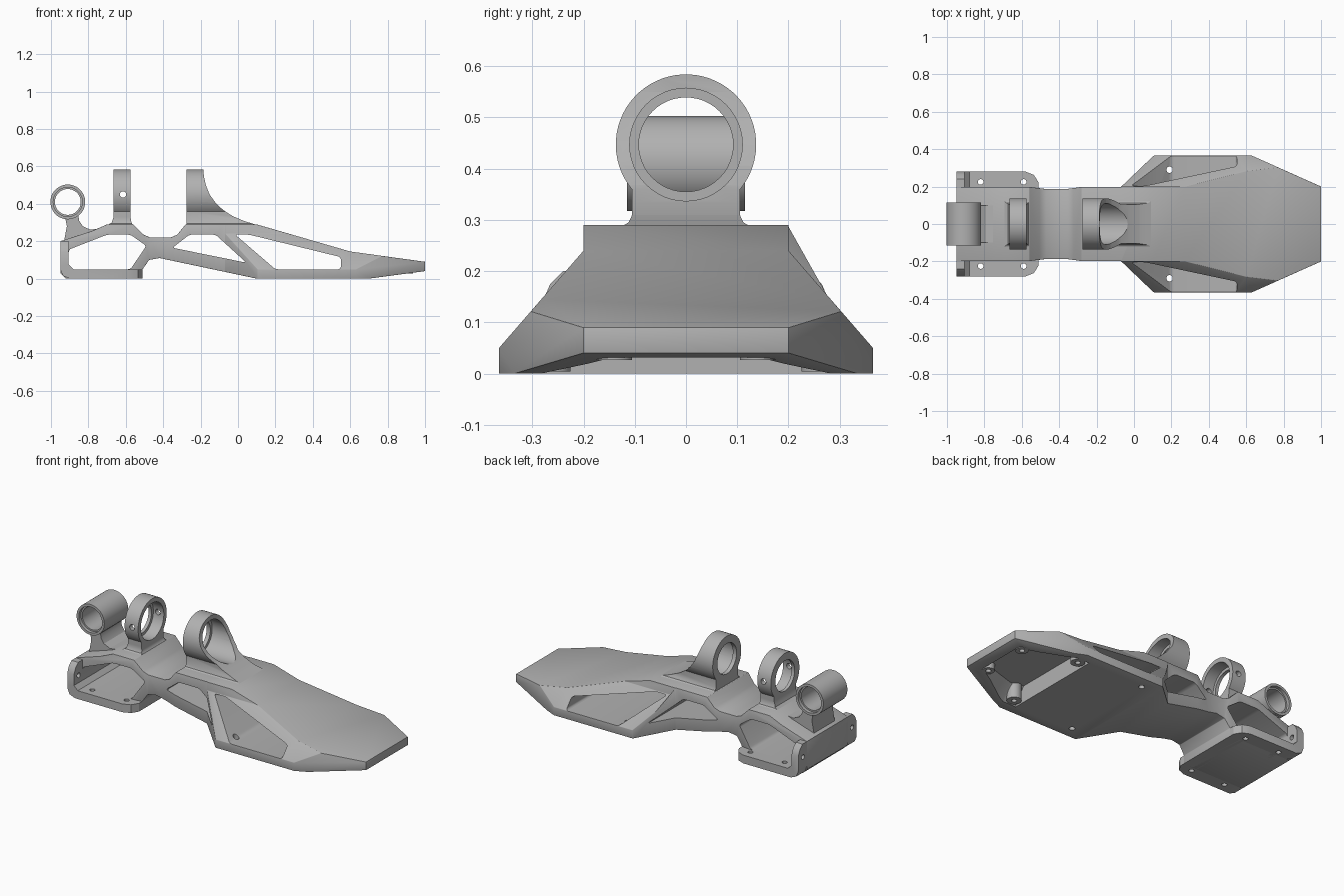
import bpy, bmesh
from math import sin, cos, radians
from mathutils import Vector

cube = bpy.data.objects.get("Cube")
if cube:
    bpy.data.objects.remove(cube, do_unlink=True)

grey = bpy.data.materials.new("machined grey")
grey.use_nodes = True
grey.diffuse_color = (0.44, 0.44, 0.44, 1)
grey.node_tree.nodes["Principled BSDF"].inputs["Base Color"].default_value = (0.44, 0.44, 0.44, 1)

PLACE = {"x": lambda a, b, t: (t, a, b),
         "y": lambda a, b, t: (a, t, b),
         "z": lambda a, b, t: (a, b, t)}


def to_object(bm, name):
    bmesh.ops.recalc_face_normals(bm, faces=bm.faces)
    mesh = bpy.data.meshes.new(name)
    bm.to_mesh(mesh)
    bm.free()
    obj = bpy.data.objects.new(name, mesh)
    bpy.context.scene.collection.objects.link(obj)
    return obj


def prism(name, axis, pts, lo, hi, rounding=0.0):
    """Extrude a 2D outline along an axis, optionally rounding its corners."""
    bm = bmesh.new()
    low = [bm.verts.new(PLACE[axis](a, b, lo)) for a, b in pts]
    high = [bm.verts.new(PLACE[axis](a, b, hi)) for a, b in pts]
    bm.faces.new(low)
    bm.faces.new(high)
    n = len(pts)
    for i in range(n):
        j = (i + 1) % n
        bm.faces.new((low[i], low[j], high[j], high[i]))
    bmesh.ops.recalc_face_normals(bm, faces=bm.faces)
    if rounding:
        sides = [bm.edges.get((a, b)) for a, b in zip(low, high)]
        bmesh.ops.bevel(bm, geom=sides, offset=rounding, segments=4, profile=0.5,
                        affect="EDGES", clamp_overlap=True)
    return to_object(bm, name)


def arc(cx, cy, r, start=0, end=360, n=48):
    steps = n if end - start < 360 else n + 1
    return [(cx + r * cos(radians(start + (end - start) * i / (steps - 1))),
             cy + r * sin(radians(start + (end - start) * i / (steps - 1)))) for i in range(n)]


def rod(axis, cx, cy, r, lo, hi, n=48):
    return prism("cutter", axis, arc(cx, cy, r, n=n), lo, hi)


def mirrored(half):
    return half + [(a, -b) for a, b in reversed(half)]


def apply(obj):
    graph = bpy.context.evaluated_depsgraph_get()
    mesh = bpy.data.meshes.new_from_object(obj.evaluated_get(graph))
    obj.modifiers.clear()
    obj.data = mesh


def combine(obj, operation, *others):
    for other in others:
        mod = obj.modifiers.new("combine", "BOOLEAN")
        mod.operation, mod.solver, mod.object = operation, "EXACT", other
        apply(obj)
        bpy.data.objects.remove(other, do_unlink=True)


def soften(obj, width):
    mod = obj.modifiers.new("soften", "BEVEL")
    mod.width, mod.segments = width, 2
    mod.limit_method, mod.angle_limit = "ANGLE", radians(30)
    apply(obj)


# Main frame: side profile trimmed by plan outline and cross-section
frame = prism("frame", "y", [
    (-.95, .03), (-.92, 0), (-.51, 0), (-.51, .05), (-.475, .1), (-.42, .11), (.1, 0),
    (.7, 0), (1, .04), (1, .09), (.6, .145), (.1, .29), (-.28, .29), (-.325, .235),
    (-.36, .22), (-.47, .22), (-.505, .235), (-.56, .29), (-.7, .29), (-.78, .255),
    (-.95, .2)], -.5, .5)
plan = prism("cutter", "z", mirrored([
    (-1.1, .198), (-.56, .198), (-.47, .187), (-.36, .187), (-.28, .198), (-.07, .198),
    (.11, .37), (.62, .37), (1.05, .178)]), -.2, .6)
section = prism("cutter", "x", [(.365, -.2), (.365, .05), (.2, .24), (.2, .6),
                                (-.2, .6), (-.2, .24), (-.365, .05), (-.365, -.2)], -1.2, 1.2)
combine(frame, "INTERSECT", plan, section)
soften(frame, .01)

# Side windows between the struts
windows = [
    [(-.905, .05), (-.575, .05), (-.49, .175), (-.575, .235), (-.7, .235), (-.905, .155)],
    [(-.35, .165), (-.26, .235), (-.12, .235), (.045, .085)],
    [(-.015, .235), (.06, .235), (.55, .115), (.55, .05), (.2, .05)]]
combine(frame, "DIFFERENCE",
        *[prism("cutter", "y", w, -.6, .6, .014) for w in windows])

# Tapered pocket under the toe, with screw bosses
bm = bmesh.new()
floor = [bm.verts.new((x, y, -.02)) for x, y in mirrored([(.57, .32), (.66, .32), (.94, .17)])]
roof = [bm.verts.new((x, y, .1 if x < .6 else .088 if x < .7 else .06))
        for x, y in mirrored([(.57, .24), (.66, .24), (.93, .13)])]
bm.faces.new(floor)
bm.faces.new(roof[1:5])
bm.faces.new((roof[5], roof[0], roof[1], roof[4]))
for i in range(6):
    j = (i + 1) % 6
    bm.faces.new((floor[i], floor[j], roof[j], roof[i]))
bmesh.ops.triangulate(bm, faces=bm.faces)
combine(frame, "DIFFERENCE", to_object(bm, "cutter"))
for s in (-1, 1):
    combine(frame, "UNION", rod("z", .615, s * .265, .04, .004, .1, 24),
            rod("z", .9, s * .14, .035, .027, .075, 24))
    combine(frame, "DIFFERENCE", rod("z", .615, s * .265, .015, -.1, .07, 16),
            rod("z", .9, s * .14, .015, -.1, .06, 16),
            rod("z", .19, s * .29, .017, -.1, .25, 16))

# Heel bracket: floor plate with upright rear wall
heel = prism("heel_bracket", "y", [(-.95, .2), (-.95, .05), (-.936, .015), (-.9, 0), (-.51, 0),
                                   (-.51, .05), (-.88, .05), (-.905, .075), (-.905, .2)], -.4, .4)
combine(heel, "INTERSECT",
        prism("cutter", "z", mirrored([(-1.2, .28), (-.58, .28), (-.535, .262), (-.509, .22)]), -.2, .5),
        prism("cutter", "x", [(.28, -.2), (.28, .14), (.265, .175), (.235, .205),
                              (-.235, .205), (-.265, .175), (-.28, .14), (-.28, -.2)], -1.2, 0))
for s in (-1, 1):
    combine(heel, "DIFFERENCE", rod("x", s * .235, .12, .015, -1.2, -.8, 16),
            *[rod("z", x, s * .225, .015, -.1, .2, 16) for x in (-.82, -.59)])

# Cross tube on its neck above the heel
tube = rod("y", -.91, .41, .093, -.115, .115)
tube.name = "heel_tube"
neck = prism("cutter", "y", [(-.93, .36), (-.915, .28), (-.93, .2), (-.85, .21), (-.72, .27),
                             (-.79, .262), (-.83, .28), (-.85, .31), (-.855, .36)], -.1, .1)
combine(tube, "UNION", neck)
combine(tube, "DIFFERENCE", rod("y", -.91, .41, .069, -.3, .3),
        rod("y", -.91, .41, .078, -.3, -.095), rod("y", -.91, .41, .078, .095, .3))

# Upright rings on the centreline
AXIS_Z = .447


def ring(name, profile):
    obj = prism(name, "y", profile, -.3, .3)
    outline = arc(0, AXIS_Z, .137, -40, 220) + [
        (-.105, .31), (-.112, .295), (-.13, .285), (-.13, .2),
        (.13, .2), (.13, .285), (.112, .295), (.105, .31)]
    combine(obj, "INTERSECT", prism("cutter", "x", outline, -1, 1))
    combine(obj, "DIFFERENCE", rod("x", 0, AXIS_Z, .092, -1, 1))
    return obj


rear = ring("rear_ring", [(-.71, .25), (-.7, .285), (-.675, .3), (-.665, .33), (-.665, .65),
                          (-.575, .65), (-.575, .33), (-.57, .3), (-.56, .285), (-.56, .25)])
combine(rear, "DIFFERENCE", rod("x", 0, AXIS_Z, .11, -.645, -.4),
        rod("y", -.615, .45, .017, -.4, .4, 16))

front = ring("front_ring", [(-.275, .25), (-.275, .65), (-.185, .65), (-.183, .55), (-.172, .5),
                            (-.152, .45), (-.12, .405), (-.08, .367), (-.03, .335), (.03, .309),
                            (.1, .287), (.1, .25)])
combine(front, "DIFFERENCE", rod("x", 0, AXIS_Z, .11, -.25, .5))

# Finish
bpy.ops.object.select_all(action="DESELECT")
for obj in (frame, heel, tube, rear, front):
    obj.data.materials.clear()
    obj.data.materials.append(grey)
    obj.select_set(True)
bpy.context.view_layer.objects.active = frame
bpy.ops.object.shade_smooth_by_angle(angle=radians(30))
